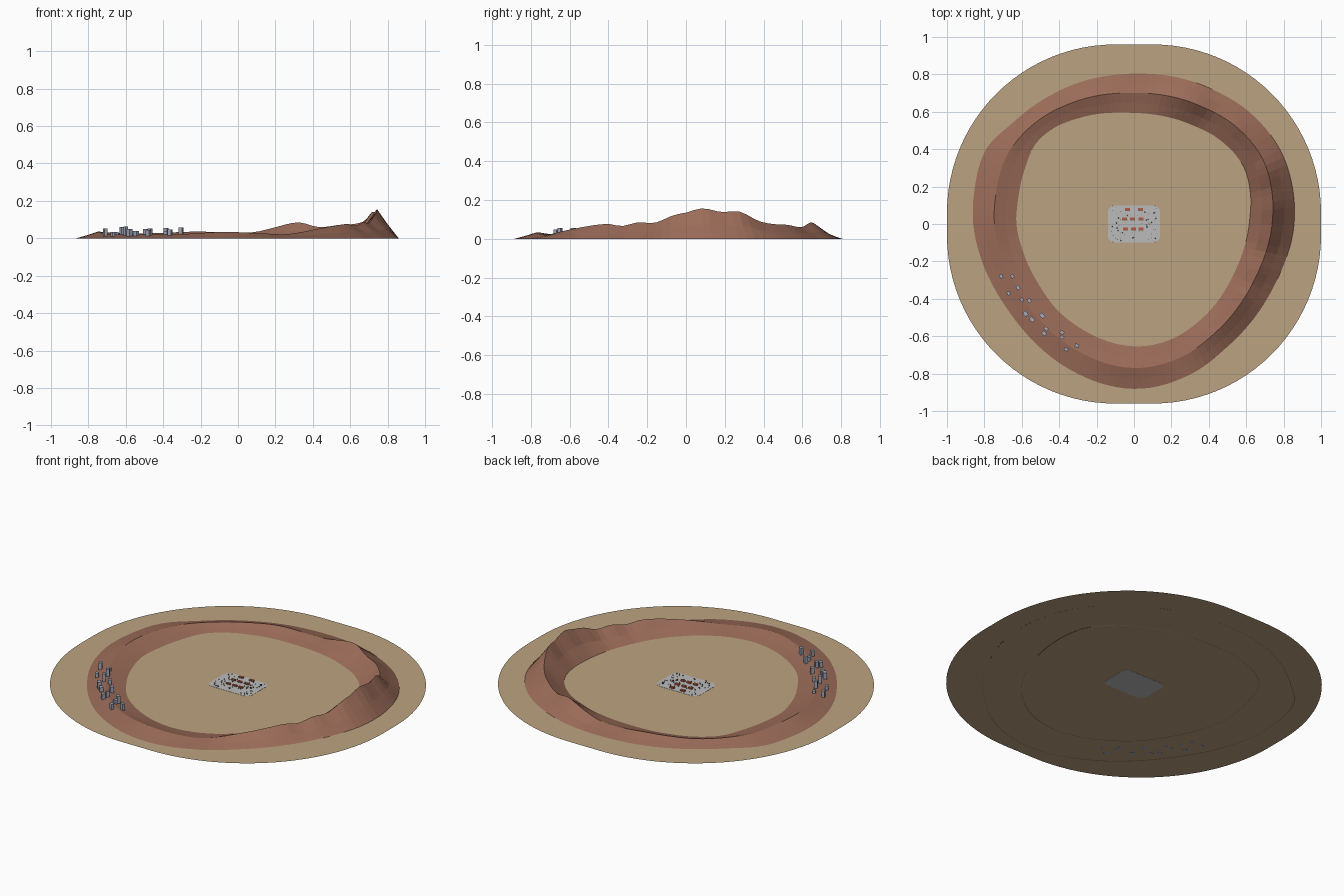
import bpy, bmesh, math, random

if "Cube" in bpy.data.objects:
    bpy.data.objects.remove(bpy.data.objects["Cube"])
random.seed(4)


def material(name, rgb):
    m = bpy.data.materials.new(name)
    m.diffuse_color = (*rgb, 1)
    m.use_nodes = True
    m.node_tree.nodes["Principled BSDF"].inputs["Base Color"].default_value = m.diffuse_color
    return m


SAND = material("sand", (.50, .37, .22))
ROCK = material("rock", (.33, .15, .10))
PAVING = material("paving", (.50, .50, .50))
TOWER = material("tower", (.36, .39, .48))
BRICK = material("brick", (.50, .10, .05))
ROOF = material("roof", (.25, .12, .08))
LEAF = material("leaf", (.06, .13, .05))
TRUNK = material("trunk", (.15, .08, .04))
BLUE = material("blue", (.08, .12, .4))


def finish(name, bm, mat):
    mesh = bpy.data.meshes.new(name)
    bm.to_mesh(mesh)
    bm.free()
    mesh.materials.append(mat)
    ob = bpy.data.objects.new(name, mesh)
    bpy.context.collection.objects.link(ob)
    return ob


def add_box(bm, x, y, z, sx, sy, sz, angle=0):
    """Box standing on height z."""
    vs = bmesh.ops.create_cube(bm, size=1)["verts"]
    c, s = math.cos(angle), math.sin(angle)
    for v in vs:
        a, b = v.co.x * sx, v.co.y * sy
        v.co = (x + a * c - b * s, y + a * s + b * c, z + (v.co.z + .5) * sz)


def outline(r, n=24):
    """Rounded rectangle around a fixed core, so loops of different r match."""
    pts = []
    for k, (cx, cy) in enumerate(((.10, .06), (-.10, .06), (-.10, -.06), (.10, -.06))):
        for i in range(n + 1):
            a = math.pi / 2 * (k + i / n)
            pts.append((cx + r * math.cos(a), cy + r * math.sin(a)))
    return pts


def lookup(table, a):
    """Smooth periodic interpolation of (degrees, values...) rows."""
    n = len(table)
    for i in range(n):
        r1, r2 = table[i], table[(i + 1) % n]
        span = (r2[0] - r1[0]) % 360
        off = (a - r1[0]) % 360
        if off < span:
            t = off / span
            r0, r3 = table[i - 1], table[(i + 2) % n]
            d0, d3 = (r1[0] - r0[0]) % 360, (r3[0] - r2[0]) % 360
            out = []
            for k in range(1, len(r1)):
                m1 = (r2[k] - r0[k]) / (d0 + span) * span
                m2 = (r3[k] - r1[k]) / (span + d3) * span
                out.append((2*t**3 - 3*t*t + 1) * r1[k] + (t**3 - 2*t*t + t) * m1
                           + (3*t*t - 2*t**3) * r2[k] + (t**3 - t*t) * m2)
            return out


# desert floor, open under the town
bm = bmesh.new()
loops = [[bm.verts.new((x, y, .001)) for x, y in outline(r)] for r in (.04, .90)]
n = len(loops[0])
for i in range(n):
    j = (i + 1) % n
    bm.faces.new((loops[0][i], loops[1][i], loops[1][j], loops[0][j]))
finish("desert_floor", bm, SAND)

# paved town plot
bm = bmesh.new()
f = bm.faces.new([bm.verts.new((x, y, 0)) for x, y in outline(.04, 8)])
top = bmesh.ops.extrude_face_region(bm, geom=[f])["geom"]
for v in top:
    if isinstance(v, bmesh.types.BMVert):
        v.co.z = .002
bmesh.ops.recalc_face_normals(bm, faces=bm.faces)
finish("town_plot", bm, PAVING)

# mountain ring: inner and outer radius, then ridge height, by direction
FEET = [(0, .615, .857), (16, .645, .873), (28, .66, .877), (45, .64, .86),
        (61, .61, .833), (90, .59, .808), (115, .63, .817), (130, .665, .832),
        (141, .675, .85), (153, .65, .89), (168, .63, .876), (180, .625, .863),
        (195, .605, .84), (213, .597, .822), (228, .61, .83), (242, .62, .85),
        (270, .65, .885), (290, .64, .865), (308, .617, .826), (335, .595, .82)]
RIDGE = [(0, .135), (6.5, .157), (14, .138), (21, .141), (29, .092), (37, .075),
         (43, .073), (54, .06), (63.5, .085), (75, .055), (83, .033), (95, .03),
         (107, .036), (130, .027), (150, .03), (175, .036), (200, .022),
         (225, .02), (245, .022), (265, .034), (280, .026), (290, .022),
         (307, .052), (325, .077), (332, .066), (340, .085), (347, .082), (355, .122)]
# cross-section: fraction across, fraction of ridge height
SECTION = [(0, 0), (.26, .46), (.51, 1), (.76, .46), (1, 0)]
bm = bmesh.new()
rows = []
for i in range(120):
    deg = i * 3
    a = math.radians(deg)
    r_in, r_out = lookup(FEET, deg)
    h = lookup(RIDGE, deg)[0]
    rows.append([bm.verts.new(((r_in + (r_out - r_in) * u) * math.cos(a),
                               (r_in + (r_out - r_in) * u) * math.sin(a),
                               h * w)) for u, w in SECTION])
for p, q in zip(rows, rows[1:] + rows[:1]):
    for k in range(len(SECTION) - 1):
        bm.faces.new((p[k], p[k + 1], q[k + 1], q[k]))
finish("mountain_ring", bm, ROCK)

# distant towers standing on the low ridge
TOWERS = [(-.71, -.28, .052), (-.65, -.28, .035), (-.62, -.34, .06),
          (-.67, -.37, .035), (-.60, -.405, .063), (-.56, -.41, .04),
          (-.58, -.48, .05), (-.545, -.51, .038), (-.49, -.49, .05),
          (-.47, -.56, .053), (-.48, -.585, .045), (-.385, -.58, .055),
          (-.385, -.605, .04), (-.363, -.67, .048), (-.305, -.65, .057)]
for i, (x, y, h) in enumerate(TOWERS):
    bm = bmesh.new()
    w = .016 + .006 * random.random()
    add_box(bm, x, y, 0, w, w * 1.3, h, math.atan2(y, x) + math.pi)
    finish(f"skyline_tower_{i + 1}", bm, TOWER)

# town houses in three rows, with thin flat roofs
walls, roofs = bmesh.new(), bmesh.new()
for y, xs in ((.08, (-.035, .035)), (.03, (-.05, -.008, .037)),
              (-.025, (-.045, -.003, .037))):
    for x in xs:
        add_box(walls, x, y, .002, .026, .012, .008)
        add_box(roofs, x, y - .008, .008, .028, .004, .001)
finish("town_houses", walls, BRICK)
finish("porch_roofs", roofs, ROOF)

# little landmark beside the houses
bm = bmesh.new()
add_box(bm, .11, .06, .002, .008, .008, .008)
finish("blue_hut", bm, BLUE)

# scattered trees and people-sized props
crowns, trunks, props = bmesh.new(), bmesh.new(), bmesh.new()
for i in range(70):
    x, y = random.uniform(-.125, .125), random.uniform(-.09, .09)
    if abs(x) < .066 and min(abs(y - c) for c in (.08, .03, -.025)) < .014:
        continue
    if i % 3:
        add_box(props, x, y, .002, .004, .003, .004, random.random() * 3)
        continue
    add_box(trunks, x, y, .002, .001, .001, .004)
    vs = bmesh.ops.create_icosphere(crowns, subdivisions=1, radius=.003)["verts"]
    bmesh.ops.translate(crowns, verts=vs, vec=(x, y, .008))
finish("tree_crowns", crowns, LEAF)
finish("tree_trunks", trunks, TRUNK)
finish("street_props", props, TRUNK)
